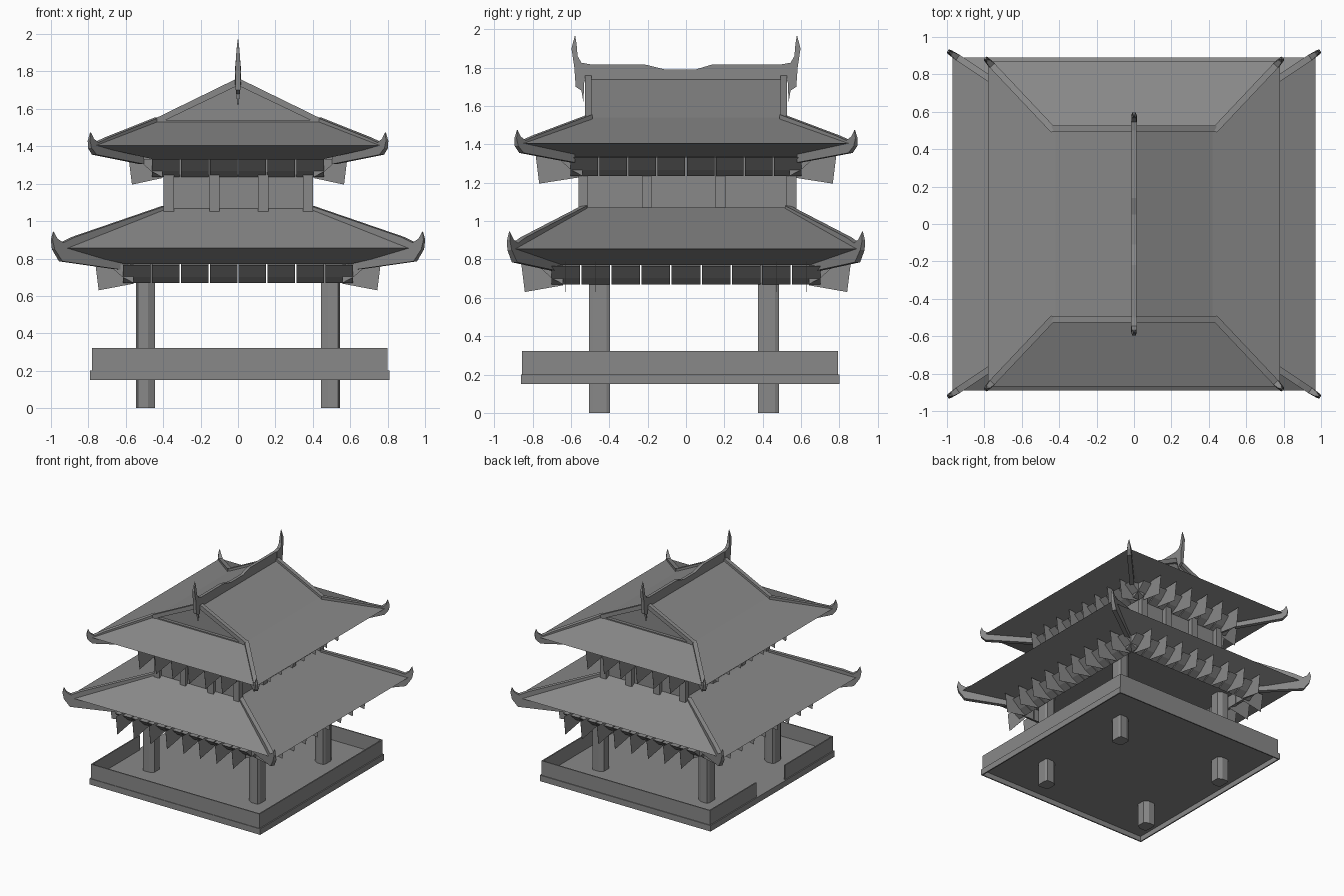
import bpy, bmesh
from mathutils import Vector

cube = bpy.data.objects.get("Cube")
if cube:
    bpy.data.objects.remove(cube)

GREY = (0.25, 0.25, 0.25, 1)
grey = bpy.data.materials.new("plain grey")
grey.use_nodes = True
grey.diffuse_color = GREY
grey.node_tree.nodes["Principled BSDF"].inputs["Base Color"].default_value = GREY


def finish(name, bm):
    bmesh.ops.recalc_face_normals(bm, faces=bm.faces)
    mesh = bpy.data.meshes.new(name)
    bm.to_mesh(mesh)
    bm.free()
    mesh.materials.append(grey)
    ob = bpy.data.objects.new(name, mesh)
    bpy.context.collection.objects.link(ob)
    return ob


def stack(bm, rings):
    """Skin a list of equal-length point rings and cap both ends."""
    rows = [[bm.verts.new(p) for p in ring] for ring in rings]
    n = len(rows[0])
    for a, b in zip(rows, rows[1:]):
        for i in range(n):
            j = (i + 1) % n
            bm.faces.new((a[i], a[j], b[j], b[i]))
    bm.faces.new(rows[0])
    bm.faces.new(rows[-1])


def frustum(bm, levels, cx=0, cy=0):
    """Rectangles given as (half x, half y, z), skinned upward."""
    corners = ((-1, -1), (1, -1), (1, 1), (-1, 1))
    stack(bm, [[(cx + sx * hx, cy + sy * hy, z) for sx, sy in corners]
               for hx, hy, z in levels])


def box(bm, x0, x1, y0, y1, z0, z1):
    hx, hy = (x1 - x0) / 2, (y1 - y0) / 2
    frustum(bm, [(hx, hy, z0), (hx, hy, z1)], (x0 + x1) / 2, (y0 + y1) / 2)


def plate(bm, profile, origin, along, width):
    """Extrude a (distance, z, optional width factor) profile sideways."""
    along = Vector((along[0], along[1], 0))
    side = Vector((-along.y, along.x, 0)).normalized() * width / 2
    base = Vector((origin[0], origin[1], 0))
    rings = [[], []]
    for d, z, *factor in profile:
        p = base + along * d + Vector((0, 0, z))
        offset = side * (factor[0] if factor else 1)
        rings[0].append(p - offset)
        rings[1].append(p + offset)
    stack(bm, rings)


# Deck: thin floor on a hollow rim
X0, X1, Y0, Y1, T = -0.79, 0.81, -0.86, 0.80, 0.01
bm = bmesh.new()
box(bm, X0, X1, Y0, Y1, 0.192, 0.2)
for rim in ((X0, X1, Y0, Y0 + T), (X0, X1, Y1 - T, Y1),
            (X0, X0 + T, Y0, Y1), (X1 - T, X1, Y0, Y1)):
    box(bm, *rim, 0.15, 0.196)
finish("deck", bm)

# Parapet, open in the middle of one side
bm = bmesh.new()
X0, X1, Y0, Y1 = X0 + 0.01, X1 - 0.01, Y0 + 0.005, Y1 - 0.007
for wall in ((X0, X1, Y0, Y0 + T), (X0, X1, Y1 - T, Y1), (X1 - T, X1, Y0, Y1),
             (X0, X0 + T, Y0, -0.21), (X0, X0 + T, 0.17, Y1)):
    box(bm, *wall, 0.2, 0.322)
finish("parapet", bm)

# Four main pillars with cut edges
bm = bmesh.new()
for sx in (-1, 1):
    for sy in (-1, 1):
        ring = [(-0.05, -0.035), (-0.015, -0.055), (0.04, -0.055), (0.05, -0.035),
                (0.05, 0.035), (0.04, 0.055), (-0.015, 0.055), (-0.05, 0.035)]
        stack(bm, [[(sx * (0.495 + x), sy * (0.44 + y) - 0.01, z)
                    for x, y in ring] for z in (0, 0.79)])
finish("pillars", bm)

# Upper storey: walls and slim posts
bm = bmesh.new()
box(bm, -0.37, 0.37, -0.535, 0.535, 1.0, 1.36)
finish("upper_walls", bm)

bm = bmesh.new()
post_x, post_y = (-0.37, -0.125, 0.135, 0.375), (-0.535, -0.205, 0.18, 0.55)
for i, x in enumerate(post_x):
    for j, y in enumerate(post_y):
        if i in (0, 3) or j in (0, 3):
            box(bm, x - 0.027, x + 0.027, y - 0.025, y + 0.025, 1.05, 1.36)
finish("upper_posts", bm)

# Roof bodies with sloped undersides
bm = bmesh.new()
frustum(bm, [(0.6, 0.7, 0.77), (0.97, 0.89, 0.855), (0.4, 0.53, 1.07)])
finish("lower_roof", bm)

bm = bmesh.new()
frustum(bm, [(0.45, 0.6, 1.33), (0.78, 0.87, 1.405), (0.42, 0.5, 1.54)])
finish("upper_roof_skirt", bm)

bm = bmesh.new()
plate(bm, [(-0.42, 1.53), (0.42, 1.53), (0.42, 1.54), (0, 1.745), (-0.42, 1.54)],
      (0, 0), (1, 0), 1.0)
finish("upper_roof_gable", bm)

# Raised trims along the gable edges
bm = bmesh.new()
for sy in (-1, 1):
    for sx in (-1, 1):
        plate(bm, [(0, 1.725), (0, 1.765), (0.44, 1.55), (0.44, 1.515)],
              (0, sy * 0.51), (sx, 0), 0.035)
    box(bm, -0.42, 0.42, sy * 0.51 - 0.015, sy * 0.51 + 0.015, 1.52, 1.54)
finish("gable_trims", bm)


def hips(name, top, eave, profile):
    """Hip trim, under-beam and upturned horn on all four corners."""
    bm = bmesh.new()
    for sx in (-1, 1):
        for sy in (-1, 1):
            plate(bm, profile, (sx * top[0], sy * top[1]),
                  (sx * (eave[0] - top[0]), sy * (eave[1] - top[1])), 0.034)
    finish(name, bm)


hips("lower_hips", (0.4, 0.53), (0.965, 0.905),
     [(0, 1.05), (0, 1.08), (0.85, 0.915), (0.96, 0.885), (1.01, 0.905, 0.7),
      (1.04, 0.945, 0.15), (1.055, 0.9, 0.5), (1.04, 0.85, 0.8), (0.97, 0.785),
      (0.35, 0.735), (0.35, 0.8)])
hips("upper_hips", (0.43, 0.5), (0.775, 0.865),
     [(0, 1.52), (0, 1.555), (0.8, 1.445), (0.95, 1.42), (1.01, 1.44, 0.7),
      (1.04, 1.475, 0.15), (1.065, 1.43, 0.5), (1.05, 1.39, 0.8), (0.98, 1.355),
      (0.25, 1.305), (0.25, 1.38)])

# Ridge board with a dip in the middle and a horn on each end
bm = bmesh.new()
plate(bm, [(-0.52, 1.72), (-0.52, 1.817), (-0.22, 1.817), (-0.11, 1.79),
           (0.05, 1.79), (0.14, 1.817), (0.52, 1.817), (0.52, 1.72)],
      (0, 0), (0, 1), 0.025)
finish("ridge_board", bm)

bm = bmesh.new()
for sy in (-1, 1):
    plate(bm, [(0.5, 1.817), (0.545, 1.825), (0.565, 1.86, 0.8),
               (0.57, 1.92, 0.5), (0.578, 1.97, 0.15), (0.597, 1.9, 0.6),
               (0.582, 1.8), (0.575, 1.7, 0.8), (0.545, 1.68, 0.6),
               (0.535, 1.62, 0.2), (0.53, 1.73), (0.5, 1.74)],
          (0, 0), (0, sy), 0.03)
finish("ridge_horns", bm)


def brackets(name, z, rows):
    """Rows of eave brackets: a splayed block with a paper-thin hanging fin."""
    bm = bmesh.new()
    for (nx, ny), reach, tip, half, count in rows:
        step = 2 * half / count
        block = [(reach - 0.06, z), (reach, z + 0.032),
                 (reach + 0.07, z + 0.095), (reach - 0.06, z + 0.1)]
        fin = [(reach - 0.06, z - 0.005), (tip - 0.02, z - 0.04),
               (tip, z + 0.12), (reach - 0.06, z + 0.11)]
        for i in range(count):
            s = -half + step * (i + 0.5)
            origin = (-ny * s, nx * s)
            plate(bm, block, origin, (nx, ny), step - 0.008)
            plate(bm, fin, origin, (nx, ny), 0.001)
    finish(name, bm)


def both_ways(fb, lr):
    return ([((0, s), *fb) for s in (-1, 1)] +
            [((s, 0), *lr) for s in (-1, 1)])


brackets("lower_brackets", 0.67,
         both_ways((0.7, 0.86, 0.62, 8), (0.62, 0.765, 0.705, 9)))
brackets("upper_brackets", 1.235,
         both_ways((0.6, 0.785, 0.465, 6), (0.465, 0.587, 0.605, 8)))
